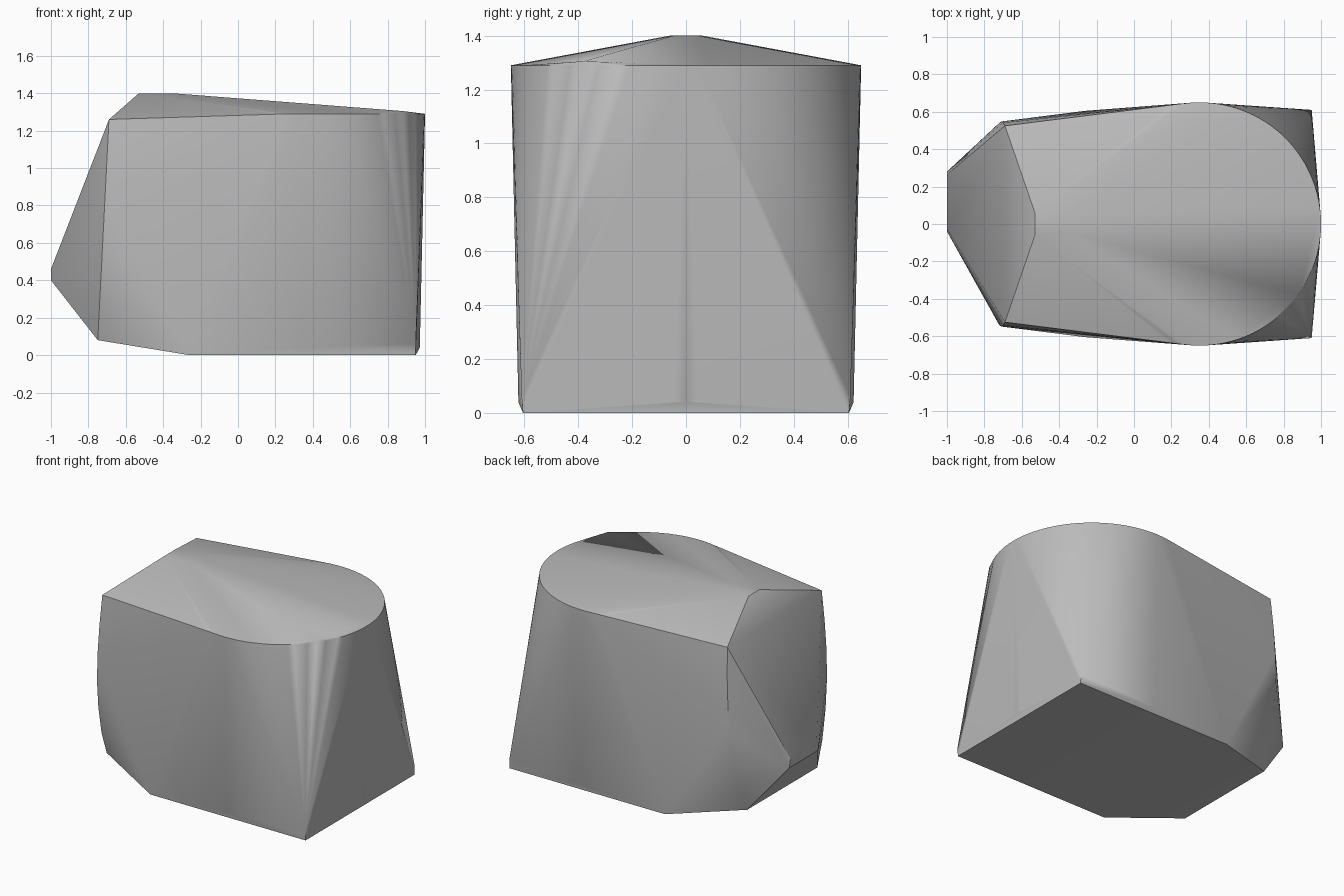
import bpy, bmesh
from math import cos, sin, pi, radians

cube = bpy.data.objects.get("Cube")
if cube:
    bpy.data.objects.remove(cube, do_unlink=True)

grey = bpy.data.materials.new("plain grey")
grey.use_nodes = True
colour = (0.5, 0.5, 0.5, 1)
grey.diffuse_color = colour
grey.node_tree.nodes["Principled BSDF"].inputs["Base Color"].default_value = colour


def ring(cx, radius, z, count=96):
    """Points of a level circle."""
    return [(cx + radius * cos(2 * pi * i / count), radius * sin(2 * pi * i / count), z)
            for i in range(count)]


def both_sides(points):
    """Points together with their mirror images across y = 0."""
    return [(x, s * y, z) for x, y, z in points for s in (1, -1)]


# Tapered round end
points = ring(0.35, 0.65, 1.29) + ring(0.35, 0.622, 0.04)

# Rectangular base, raised ridge on top
points += both_sides([(0.95, 0.605, 0), (0.95, 0.61, 0.06), (-0.26, 0.605, 0),
                      (-0.53, 0.06, 1.4), (-0.35, 0.045, 1.4)])

# Bowed corner edges of the blunt end
bow = [(0.525, 1.26), (0.542, 1.05), (0.548, 0.85), (0.54, 0.65),
       (0.51, 0.45), (0.46, 0.25), (0.39, 0.08)]
points += both_sides([(-0.754 + 0.051 * z, y, z) for y, z in bow])

# Off-centre tip of the blunt end and slight rise on the rim
points += [(-1, -0.04, 0.4), (-1, 0.28, 0.4), (-1, -0.025, 0.46), (-1, 0.265, 0.46),
           (0.88, -0.38, 1.305)]

# Wrap everything in one skin
bm = bmesh.new()
for p in points:
    bm.verts.new(p)
hull = bmesh.ops.convex_hull(bm, input=bm.verts)
loose = {g for g in hull["geom_interior"] + hull["geom_unused"]
         if isinstance(g, bmesh.types.BMVert)}
bmesh.ops.delete(bm, geom=list(loose), context="VERTS")
bmesh.ops.recalc_face_normals(bm, faces=bm.faces)

mesh = bpy.data.meshes.new("body")
bm.to_mesh(mesh)
bm.free()
mesh.materials.append(grey)
body = bpy.data.objects.new("body", mesh)
bpy.context.collection.objects.link(body)

# Smooth skin with crisp edges
bpy.ops.object.select_all(action="DESELECT")
body.select_set(True)
bpy.context.view_layer.objects.active = body
bpy.ops.object.shade_smooth_by_angle(angle=radians(30))
